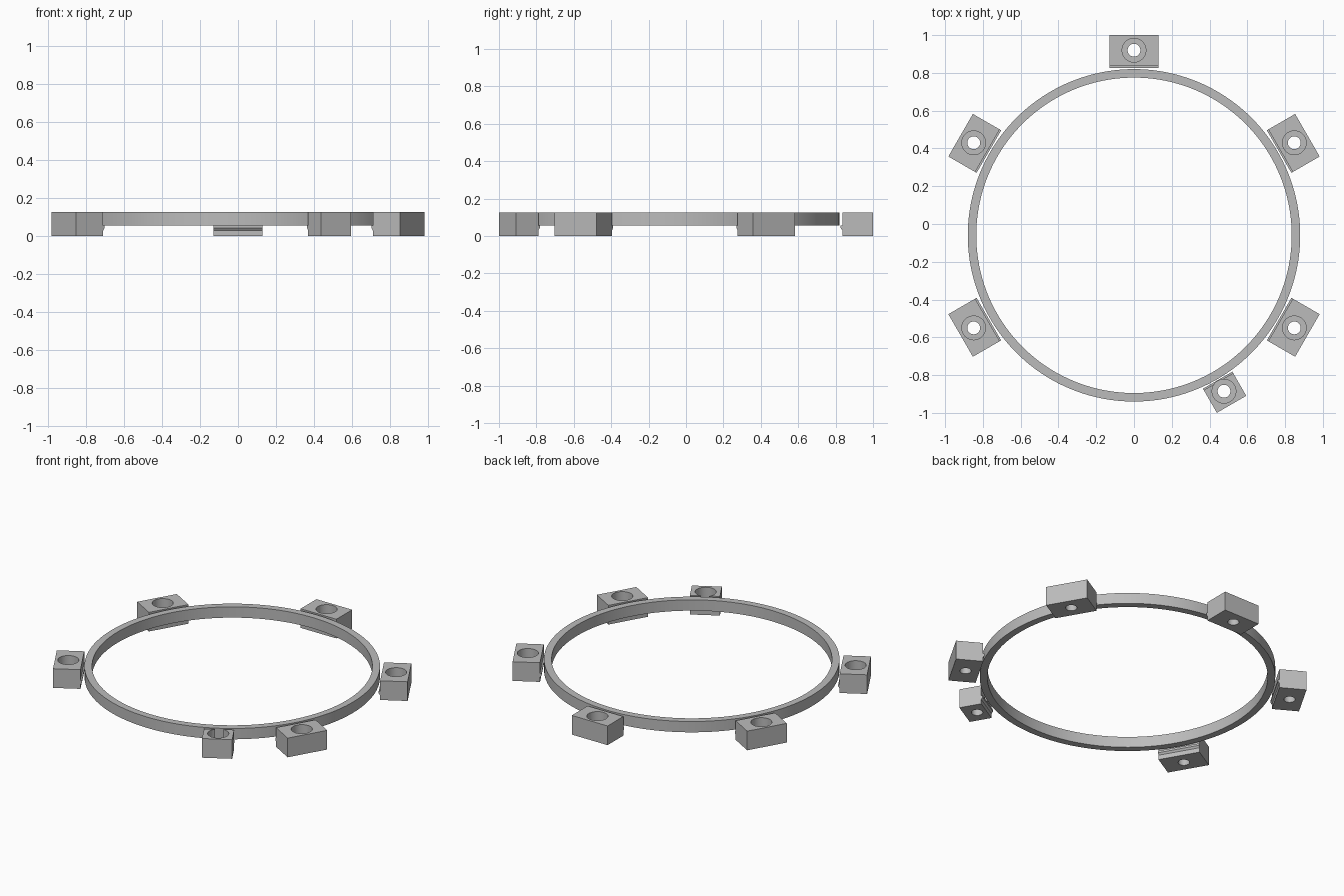
import bpy, bmesh
from math import radians, tau, cos, sin

cube = bpy.data.objects.get("Cube")
if cube:
    bpy.data.objects.remove(cube, do_unlink=True)

CENTRE = (0, -0.06, 0)
HEIGHT = 0.126
RING_BOTTOM = 0.055

grey = bpy.data.materials.new("plain grey")
grey.use_nodes = True
grey.diffuse_color = (0.5, 0.5, 0.5, 1)
grey.node_tree.nodes["Principled BSDF"].inputs["Base Color"].default_value = (0.5, 0.5, 0.5, 1)


def make_object(name, bm):
    bmesh.ops.recalc_face_normals(bm, faces=bm.faces)
    mesh = bpy.data.meshes.new(name)
    bm.to_mesh(mesh)
    bm.free()
    mesh.materials.append(grey)
    obj = bpy.data.objects.new(name, mesh)
    bpy.context.collection.objects.link(obj)
    return obj


def select_only(obj):
    bpy.ops.object.select_all(action="DESELECT")
    obj.select_set(True)
    bpy.context.view_layer.objects.active = obj


def lathe(name, profile, steps, closed, centre=(0, 0)):
    """Turn an (r, z) profile about a vertical axis."""
    bm = bmesh.new()
    rings = [[bm.verts.new((centre[0] + r * cos(tau * i / steps),
                            centre[1] + r * sin(tau * i / steps), z))
              for i in range(steps)] for r, z in profile]
    pairs = list(zip(rings, rings[1:]))
    if closed:
        pairs.append((rings[-1], rings[0]))
    else:
        bm.faces.new(rings[0])
        bm.faces.new(rings[-1])
    for a, b in pairs:
        for i in range(steps):
            j = (i + 1) % steps
            bm.faces.new((a[i], a[j], b[j], b[i]))
    return make_object(name, bm)


def make_block(name, inner, outer, half_width, hole_at):
    """Block with a small lip under the ring and a counterbored screw hole."""
    lip = inner - 0.009
    profile = [(inner, 0), (inner, 0.03), (lip, 0.042), (lip, RING_BOTTOM),
               (inner, RING_BOTTOM), (inner, HEIGHT), (outer, HEIGHT), (outer, 0)]
    bm = bmesh.new()
    face = bm.faces.new([bm.verts.new((r, -half_width, z)) for r, z in profile])
    side = bmesh.ops.extrude_face_region(bm, geom=[face])["geom"]
    bmesh.ops.translate(bm, vec=(0, 2 * half_width, 0),
                        verts=[v for v in side if isinstance(v, bmesh.types.BMVert)])
    block = make_object(name, bm)

    # Stepped screw hole
    cutter = lathe("hole_cutter", [(0.034, -0.05), (0.034, 0.042), (0.063, 0.042),
                                   (0.063, 0.2)], 48, False, (hole_at, 0))
    cutter.hide_render = True
    cut = block.modifiers.new("screw_hole", "BOOLEAN")
    cut.object = cutter
    cut.solver = "EXACT"
    select_only(block)
    bpy.ops.object.modifier_apply(modifier=cut.name)
    bpy.data.objects.remove(cutter, do_unlink=True)
    bpy.ops.object.shade_smooth_by_angle(angle=radians(25))
    return block


def place(obj, angle):
    obj.location = CENTRE
    obj.rotation_euler.z = radians(angle)


# Ring
ring = lathe("ring", [(0.835, RING_BOTTOM), (0.88, RING_BOTTOM),
                      (0.88, HEIGHT), (0.835, HEIGHT)], 160, True)
place(ring, 0)
select_only(ring)
bpy.ops.object.shade_smooth_by_angle(angle=radians(25))

# Five wide blocks sharing one mesh
first = make_block("back_block", 0.896, 1.06, 0.13, 0.98)
place(first, 90)
for name, angle in (("back_left_block", 30), ("back_right_block", 150),
                    ("front_right_block", 210), ("front_left_block", -30)):
    block = bpy.data.objects.new(name, first.data)
    bpy.context.collection.objects.link(block)
    place(block, angle)

# Small block whose counterbore breaks through its inner wall
place(make_block("small_block", 0.8945, 1.033, 0.09, 0.953), -60)
